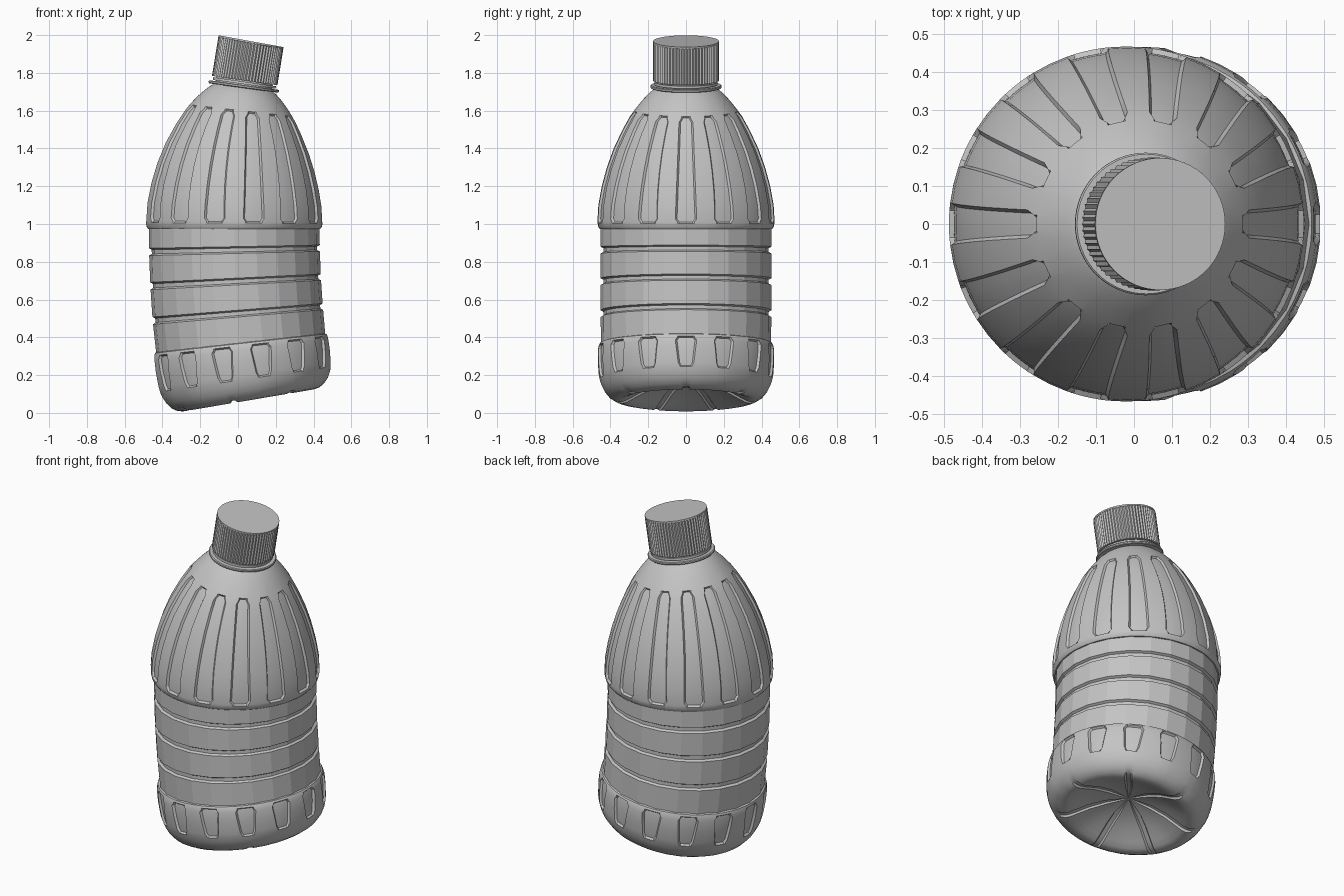
import bpy
import bmesh
import math
from mathutils import Vector

cube = bpy.data.objects.get("Cube")
if cube:
    bpy.data.objects.remove(cube)

BEND_RADIUS, MID_X, MID_Z = 5.5, -0.02, 0.98
SLOTS = 14
EDGE = 0.008   # width of a slot wall
DEEP = 0.013   # depth of a slot

plastic = bpy.data.materials.new("grey_plastic")
plastic.use_nodes = True
plastic.diffuse_color = (0.55, 0.55, 0.55, 1)
plastic.node_tree.nodes["Principled BSDF"].inputs["Base Color"].default_value = plastic.diffuse_color


def bend(radius, angle, height):
    """Place a point of the straight bottle on the gently curved one."""
    arm = BEND_RADIUS - radius * math.cos(angle)
    turn = (height - MID_Z) / BEND_RADIUS
    return Vector((MID_X + BEND_RADIUS - arm * math.cos(turn),
                   radius * math.sin(angle),
                   MID_Z + arm * math.sin(turn)))


def skin(name, rings, smooth=True):
    """Join rings of (radius, angle, height) points into one surface."""
    bm = bmesh.new()
    loops = [[bm.verts.new(bend(*p)) for p in ring] for ring in rings]
    for low, high in zip(loops, loops[1:]):
        n = len(low)
        for i in range(n):
            j = (i + 1) % n
            bm.faces.new((low[i], low[j], high[j], high[i]))
    bmesh.ops.remove_doubles(bm, verts=bm.verts, dist=0.0002)
    bmesh.ops.recalc_face_normals(bm, faces=bm.faces)
    mesh = bpy.data.meshes.new(name)
    bm.to_mesh(mesh)
    bm.free()
    mesh.materials.append(plastic)
    obj = bpy.data.objects.new(name, mesh)
    bpy.context.collection.objects.link(obj)
    if smooth:
        bpy.ops.object.select_all(action='DESELECT')
        obj.select_set(True)
        bpy.context.view_layer.objects.active = obj
        bpy.ops.object.shade_smooth_by_angle(angle=math.radians(30))
    return obj


def revolve(name, profile, sides, smooth=True, knurl=0):
    """Turn a (height, radius) profile; knurl pulls in every other column."""
    rings = [[(r - knurl * (i % 2) * (r > 0.1), math.tau * i / sides, h)
              for i in range(sides)] for h, r in profile]
    return skin(name, rings, smooth)


def slotted_ring(h, r, width, inward=0, upward=0, every=1):
    """One ring whose columns follow the slot edges."""
    ring = []
    safe = max(r, 0.01)
    half = min(width / safe, 0.13)
    outer = half + min(EDGE / safe, 0.04)
    offsets = (-outer, -half, -half / 3, half / 3, half, outer, math.pi / SLOTS)
    for k in range(SLOTS):
        for i, offset in enumerate(offsets):
            inside = 1 <= i <= 4 and k % every == 0
            ring.append((r - inward * inside, math.tau * k / SLOTS + offset,
                         h + upward * inside))
    return ring


# Shoulder: tall tapering slots
def shoulder_width(h):
    return 0.05 - 0.036 * (h - 1.0)


shoulder = [slotted_ring(h, r, 0.05) for h, r in
            ((0.972, 0.44), (0.974, 0.456), (0.985, 0.464))]
shoulder += [slotted_ring(1.005, 0.468, 0.036), slotted_ring(1.013, 0.468, 0.036, DEEP)]
for h, r in ((1.03, 0.468), (1.1, 0.464), (1.2, 0.446), (1.3, 0.419),
             (1.4, 0.383), (1.5, 0.336), (1.57, 0.297)):
    shoulder.append(slotted_ring(h, r, shoulder_width(h), DEEP))
shoulder += [slotted_ring(1.592, 0.281, 0.016, DEEP), slotted_ring(1.602, 0.274, 0.016)]
shoulder += [slotted_ring(h, r, 0.02) for h, r in
             ((1.65, 0.236), (1.69, 0.199), (1.71, 0.176), (1.725, 0.155))]
skin("shoulder", shoulder)

# Body: faceted wall with three grooves
wall = [(0.35, 0.45)]
for groove in (0.525, 0.695, 0.862):
    wall += [(groove - 0.018, 0.452), (groove - 0.01, 0.438),
             (groove + 0.01, 0.438), (groove + 0.018, 0.452)]
wall.append((0.985, 0.452))
revolve("body", wall, 24, smooth=False)

# Base: hollow underside with radial creases, rounded foot, short slots
base = [slotted_ring(h, r, 0.012, 0, crease, 2) for h, r, crease in
        ((0.17, 0.0, 0), (0.168, 0.03, 0.006), (0.15, 0.13, 0.01),
         (0.12, 0.22, 0.01), (0.085, 0.29, 0.01), (0.068, 0.325, 0.012),
         (0.062, 0.35, 0.012), (0.068, 0.38, 0.006))]
base += [slotted_ring(h, r, 0.02) for h, r in
         ((0.085, 0.408), (0.115, 0.433), (0.15, 0.45))]
base += [slotted_ring(0.175, 0.457, 0.025), slotted_ring(0.183, 0.459, 0.025, DEEP)]
base += [slotted_ring(h, r, w, DEEP) for h, r, w in
         ((0.2, 0.462, 0.034), (0.27, 0.467, 0.042), (0.33, 0.467, 0.049),
          (0.346, 0.464, 0.038))]
base += [slotted_ring(0.354, 0.462, 0.038), slotted_ring(0.366, 0.457, 0.045),
         slotted_ring(0.372, 0.44, 0.045)]
skin("base", base)

# Neck, support flange and tamper band
revolve("neck", [(1.70, 0.15), (1.78, 0.15)], 48)
revolve("neck_flange", [(1.722, 0.14), (1.722, 0.184), (1.726, 0.188),
                        (1.734, 0.188), (1.738, 0.184), (1.738, 0.14)], 64)
revolve("tamper_band", [(1.742, 0.14), (1.742, 0.168), (1.756, 0.168), (1.756, 0.14)], 64)

# Cap: knurled side under a plain rim
revolve("cap_side", [(1.762, 0.14), (1.762, 0.175), (1.966, 0.175), (1.966, 0.14)],
        128, smooth=False, knurl=0.006)
revolve("cap_top", [(1.96, 0.165), (1.963, 0.174), (1.973, 0.174), (1.973, 0.0)], 64)
